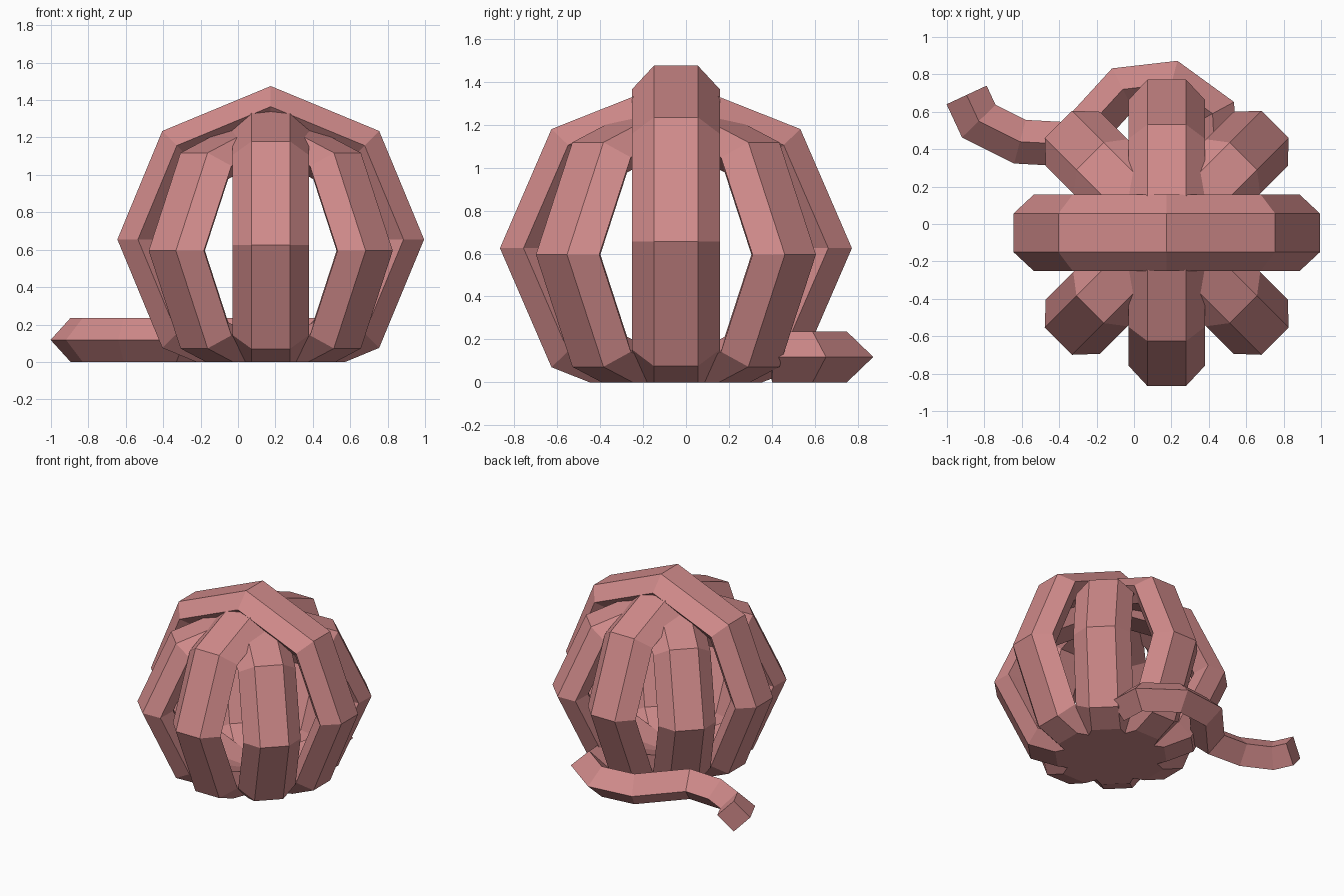
import bpy, bmesh
from math import sin, cos, pi
from mathutils import Vector

cube = bpy.data.objects.get("Cube")
if cube:
    bpy.data.objects.remove(cube, do_unlink=True)

yarn = bpy.data.materials.new("dusty_pink_yarn")
yarn.use_nodes = True
COLOR = (0.63, 0.255, 0.255, 1)
yarn.diffuse_color = COLOR
yarn.node_tree.nodes["Principled BSDF"].inputs["Base Color"].default_value = COLOR

CENTER = Vector((0.175, -0.047, 0))


def skin(bm, rings, closed):
    """Join successive cross-sections with quads."""
    count, sides = len(rings), len(rings[0])
    for i in range(count if closed else count - 1):
        a, b = rings[i], rings[(i + 1) % count]
        for j in range(sides):
            k = (j + 1) % sides
            bm.faces.new((a[j], a[k], b[k], b[j]))
    if not closed:
        bm.faces.new(rings[0])
        bm.faces.new(rings[-1])


def finish(bm, name):
    bmesh.ops.recalc_face_normals(bm, faces=bm.faces)
    for f in bm.faces:
        f.smooth = len(f.verts) == 4 and not f.tag
    mesh = bpy.data.meshes.new(name)
    bm.to_mesh(mesh)
    bm.free()
    mesh.materials.append(yarn)
    obj = bpy.data.objects.new(name, mesh)
    bpy.context.collection.objects.link(obj)


def strand_ring(name, heading, height, z_scale):
    """Upright eight-sided loop with a wide six-sided section, cut flat at the floor."""
    bm = bmesh.new()
    out = Vector((cos(heading), sin(heading), 0))
    side = Vector((-sin(heading), cos(heading), 0))
    rings = []
    for i in range(8):
        a = i * pi / 4
        ring = []
        for j in range(6):
            b = j * pi / 3
            radius = 0.71 + 0.127 * sin(b)
            p = CENTER + out * radius * cos(a) + side * 0.205 * cos(b)
            p.z = height + radius * z_scale * sin(a)
            ring.append(bm.verts.new(p))
        rings.append(ring)
    skin(bm, rings, True)
    geom = bm.verts[:] + bm.edges[:] + bm.faces[:]
    cut = bmesh.ops.bisect_plane(bm, geom=geom, plane_co=(0, 0, 0),
                                 plane_no=(0, 0, 1), clear_inner=True)
    edges = [e for e in cut["geom_cut"] if isinstance(e, bmesh.types.BMEdge)]
    for f in bmesh.ops.edgeloop_fill(bm, edges=edges)["faces"]:
        f.tag = True
    finish(bm, name)


# Wound ball
strand_ring("outer_strand", 0, 0.655, 1.0)
strand_ring("cross_strand", pi / 2, 0.625, 0.957)
strand_ring("diagonal_strand_a", pi / 4, 0.595, 0.902)
strand_ring("diagonal_strand_b", -pi / 4, 0.595, 0.902)

# Loose end lying on the floor, with a diamond section
path = [Vector((x, y, 0.118)) for x, y in (
    (-0.895, 0.69), (-0.83, 0.55), (-0.61, 0.44), (-0.33, 0.425),
    (-0.06, 0.72), (0.2, 0.75), (0.42, 0.59), (0.43, 0.4))]
bm = bmesh.new()
rings = []
for i, p in enumerate(path):
    before = (p - path[i - 1]).normalized() if i else None
    after = (path[i + 1] - p).normalized() if i < len(path) - 1 else None
    before, after = before or after, after or before
    t = (before + after).normalized()
    across = Vector((-t.y, t.x, 0)) * (0.118 / t.dot(after))
    up = Vector((0, 0, 0.118))
    rings.append([bm.verts.new(p + d) for d in (across, up, -across, -up)])
skin(bm, rings, False)
bm.faces.ensure_lookup_table()
for cap in bm.faces[-2:]:
    cap.tag = True
finish(bm, "loose_end")
